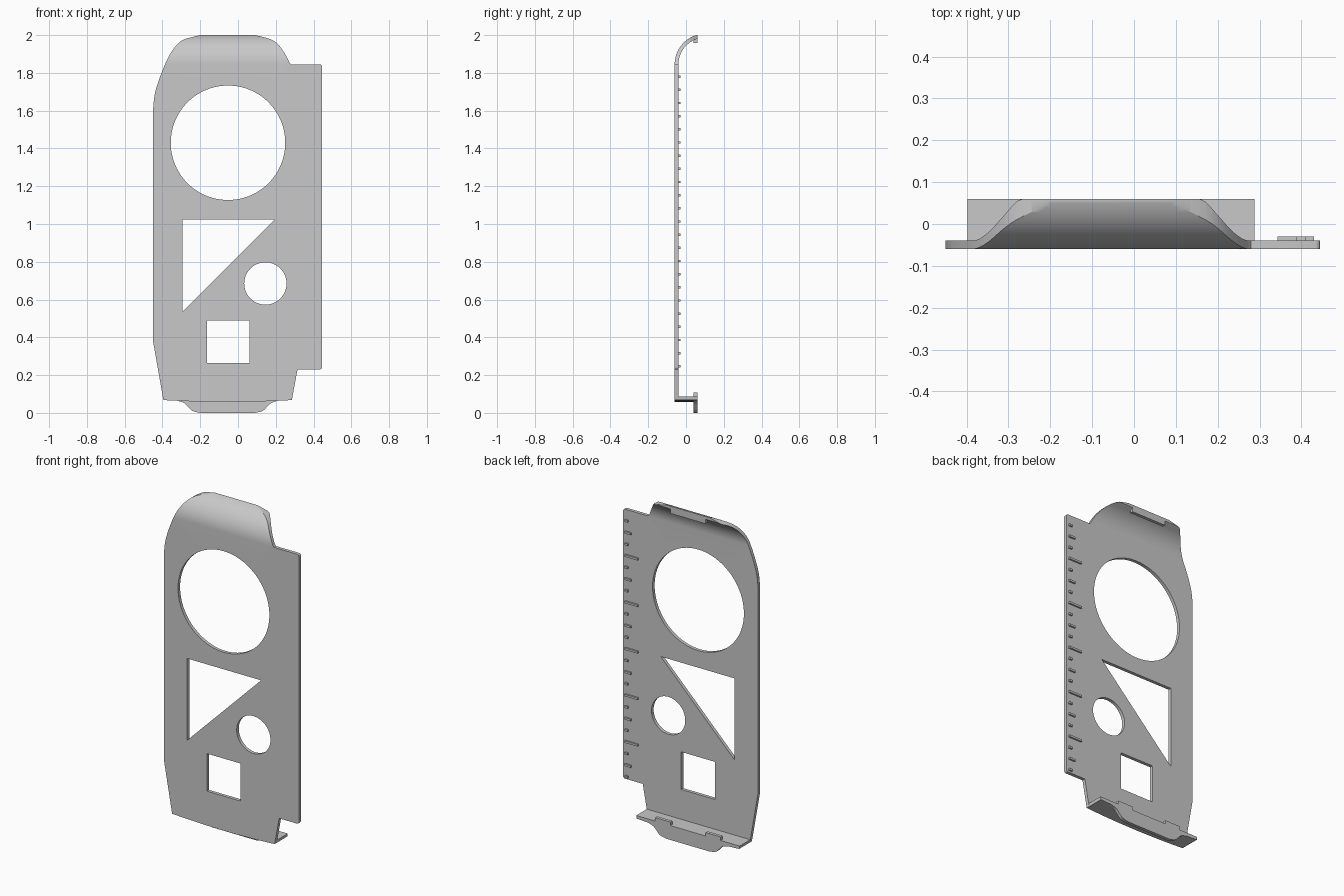
import bpy, bmesh, math

if "Cube" in bpy.data.objects:
    bpy.data.objects.remove(bpy.data.objects["Cube"])

grey = bpy.data.materials.new("plain grey")
grey.use_nodes = True
colour = (0.58, 0.58, 0.58, 1)
grey.diffuse_color = colour
grey.node_tree.nodes["Principled BSDF"].inputs["Base Color"].default_value = colour

MID = -0.055               # centre line of the body
FRONT, BACK, REAR = -0.06, -0.04, 0.06
BEND, RADIUS = 1.845, 0.162    # where the top starts to curl, and how tightly


def finish(name, bm):
    bmesh.ops.recalc_face_normals(bm, faces=bm.faces)
    mesh = bpy.data.meshes.new(name)
    bm.to_mesh(mesh)
    bm.free()
    mesh.materials.append(grey)
    obj = bpy.data.objects.new(name, mesh)
    bpy.context.collection.objects.link(obj)
    return obj


def prism(name, points, start, end):
    """Extrude a closed (x, z) outline along y."""
    bm = bmesh.new()
    near, far = [[bm.verts.new((x, y, z)) for x, z in points] for y in (start, end)]
    bm.faces.new(near)
    bm.faces.new(far[::-1])
    for i in range(len(points)):
        bm.faces.new((near[i], near[i - 1], far[i - 1], far[i]))
    return finish(name, bm)


def block(name, x0, x1, y0, y1, z0, z1):
    return prism(name, [(x0, z0), (x1, z0), (x1, z1), (x0, z1)], y0, y1)


def arc(cx, cz, r, a0, a1, steps):
    angles = [math.radians(a0 + (a1 - a0) * i / steps) for i in range(steps + 1)]
    return [(cx + r * math.cos(a), cz + r * math.sin(a)) for a in angles]


def circle(cx, cz, r, n=96):
    return arc(cx, cz, r, 0, 360, n)[:-1]


def smooth_path(p, steps=6):
    """Catmull-Rom curve through the given points."""
    q = [p[0]] + p + [p[-1]]
    out = []
    for a, b, c, d in zip(q, q[1:], q[2:], q[3:]):
        for i in range(steps):
            t = i / steps
            out.append(tuple(0.5 * (2 * b[k] + (c[k] - a[k]) * t
                       + (2 * a[k] - 5 * b[k] + 4 * c[k] - d[k]) * t * t
                       + (3 * b[k] - a[k] - 3 * c[k] + d[k]) * t ** 3) for k in (0, 1)))
    return out + [p[-1]]


def mirrored(points):
    return [(2 * MID - x, z) for x, z in reversed(points)]


def curl(z, r):
    """Depth of a sheet surface at height z, for its bend radius r."""
    h = max(0, z - BEND)
    return min(REAR, FRONT + RADIUS - math.sqrt(max(0, r * r - h * h)))


def bent_sheet(name, outlines):
    """Fill the outer outline around its openings, thicken it and curl the top."""
    bm = bmesh.new()
    edges = []
    for points in outlines:
        ring = [bm.verts.new((x, 0, z)) for x, z in points]
        edges += [bm.edges.new((ring[i - 1], ring[i])) for i in range(len(ring))]
    bmesh.ops.triangle_fill(bm, use_beauty=True, edges=edges, normal=(0, -1, 0))
    for step in range(18):
        z = BEND + RADIUS * math.sin(math.radians(step * 4.2))
        bmesh.ops.bisect_plane(bm, geom=bm.verts[:] + bm.edges[:] + bm.faces[:],
                               plane_co=(0, 0, z), plane_no=(0, 0, 1))
    front = bm.verts[:]
    grown = bmesh.ops.extrude_face_region(bm, geom=bm.faces[:])["geom"]
    back = [g for g in grown if isinstance(g, bmesh.types.BMVert)]
    for verts, r in ((front, RADIUS), (back, RADIUS - (BACK - FRONT))):
        for v in verts:
            v.co.y = curl(v.co.z, r)
    return finish(name, bm)


# Front silhouette with the ruler strip on one side
shoulder = smooth_path([(-0.45, 1.6), (-0.438, 1.7), (-0.397, 1.82), (-0.35, 1.915),
                        (-0.295, 1.972), (-0.2, 2.0)])
right_shoulder = [p for p in mirrored(shoulder) if p[1] > BEND + 0.005]
bottom_edge = [(MID + 0.34 * k / 8, 0.058 + 0.01 * (k / 8) ** 2) for k in range(8, -9, -1)]
outline = [(-0.45, 0.38)] + shoulder + right_shoulder + [(0.28, BEND)]
outline += arc(0.433, BEND - 0.012, 0.012, 90, 0, 4)
outline += arc(0.433, 0.242, 0.012, 0, -90, 4)
outline += [(0.315, 0.23)] + bottom_edge

# Body plate with its four stencil openings
openings = [
    circle(-0.053, 1.43, 0.303),
    circle(0.145, 0.685, 0.112, 64),
    [(-0.295, 1.025), (0.195, 1.025), (-0.295, 0.535)],
    [(-0.165, 0.265), (0.06, 0.265), (0.06, 0.49), (-0.165, 0.49)],
]
body = bent_sheet("body_plate", [outline] + openings)

# Bottom ledge and the flared thumb tab hanging from it
ledge = bottom_edge + [(MID - 0.343, 0.086), (MID + 0.343, 0.086)]
flare = smooth_path([(-0.32, 0.064), (-0.285, 0.052), (-0.262, 0.03),
                     (-0.24, 0.01), (-0.2, 0.0)])
tab = [(-0.32, 0.08)] + flare + mirrored(flare) + [(2 * MID + 0.32, 0.08)]
parts = [body, prism("bottom_ledge", ledge, BACK, REAR),
         prism("bottom_tab", tab, 0.041, REAR)]

# Catch: hook under the top edge, and two stops on the ledge
parts.append(block("top_hook", MID - 0.115, MID + 0.115, 0.041, REAR, 1.957, 1.985))
for side, name in ((-1, "right_stop"), (1, "left_stop")):
    a, b = sorted((MID + side * 0.117, MID + side * 0.217))
    parts.append(block(name, a, b, 0.041, REAR, 0.08, 0.107))

# Raised ruler marks on the back
for i in range(23):
    start = 0.343 if i % 4 == 3 else 0.388 if i % 4 == 1 else 0.409
    z = 1.78 - i * 0.0697
    parts.append(block(f"ruler_mark_{i + 1}", start, 0.43, -0.042, -0.03, z - 0.006, z + 0.006))

bpy.ops.object.select_all(action="DESELECT")
for obj in parts:
    obj.select_set(True)
bpy.context.view_layer.objects.active = body
bpy.ops.object.shade_smooth_by_angle(angle=math.radians(30))
